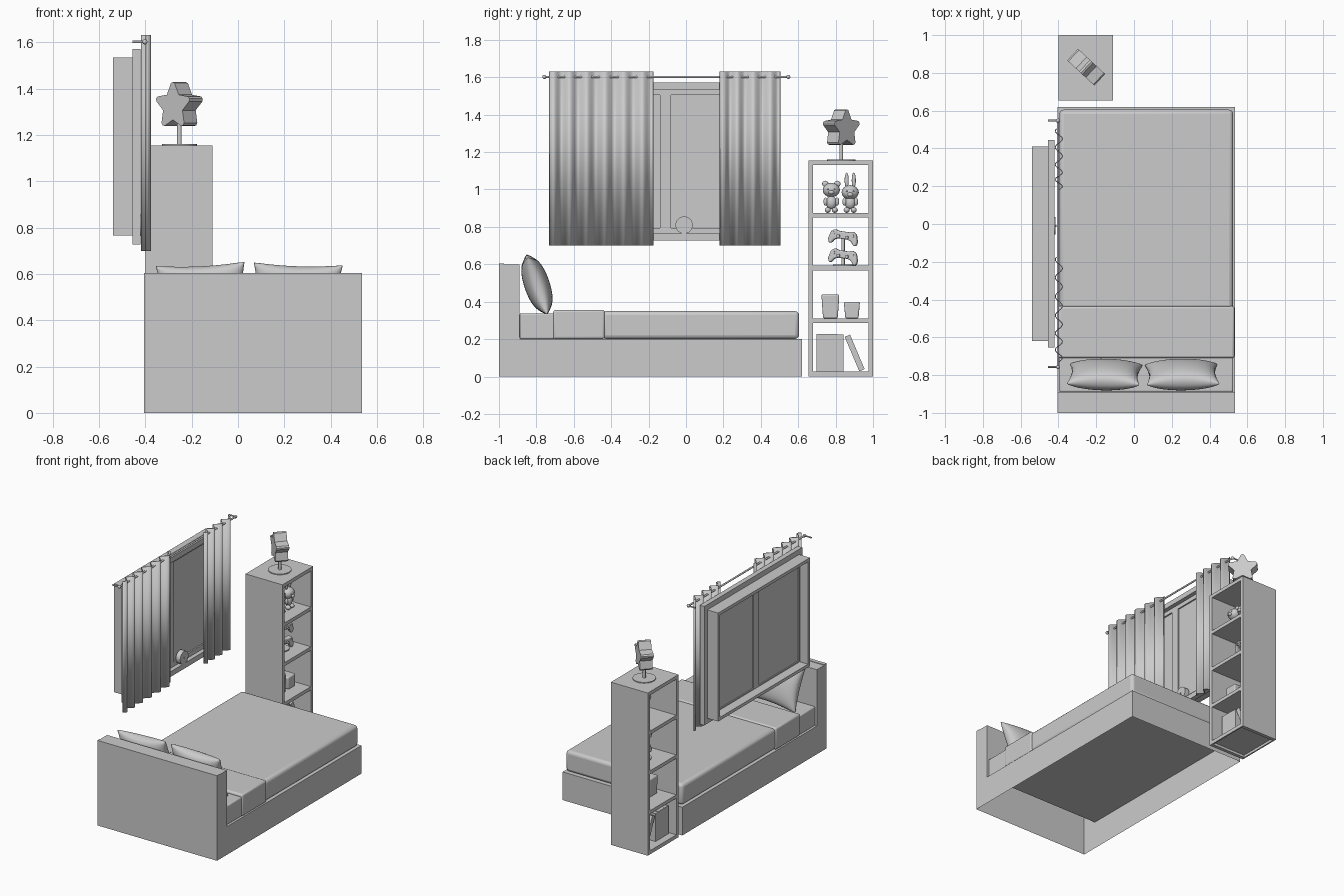
import bpy, bmesh
from math import sin, cos, pi, radians
from mathutils import Matrix, Vector

if "Cube" in bpy.data.objects:
    bpy.data.objects.remove(bpy.data.objects["Cube"])


def finish(bm, name, smooth=None, mat=None):
    bmesh.ops.recalc_face_normals(bm, faces=bm.faces)
    me = bpy.data.meshes.new(name)
    bm.to_mesh(me)
    bm.free()
    ob = bpy.data.objects.new(name, me)
    bpy.context.collection.objects.link(ob)
    if mat:
        ob.matrix_world = mat
    if smooth:
        bpy.ops.object.select_all(action='DESELECT')
        ob.select_set(True)
        bpy.context.view_layer.objects.active = ob
        bpy.ops.object.shade_smooth_by_angle(angle=radians(smooth))
    return ob


def bevel(ob, width, seg=3):
    m = ob.modifiers.new("bevel", 'BEVEL')
    m.width, m.segments, m.limit_method = width, seg, 'ANGLE'
    return ob


def prism(name, pts, x0, x1, open_bottom=False, smooth=None, mat=None):
    """(y, z) outline extruded along x."""
    bm = bmesh.new()
    a = [bm.verts.new((x0, y, z)) for y, z in pts]
    b = [bm.verts.new((x1, y, z)) for y, z in pts]
    bm.faces.new(a)
    bm.faces.new(b)
    n = len(pts)
    for i in range(n):
        j = (i + 1) % n
        if open_bottom and max(pts[i][1], pts[j][1]) < 1e-4:
            continue
        bm.faces.new((a[i], a[j], b[j], b[i]))
    return finish(bm, name, smooth, mat)


def box(name, x0, x1, y0, y1, z0, z1, bev=0, mat=None):
    ob = prism(name, [(y0, z0), (y1, z0), (y1, z1), (y0, z1)], x0, x1, smooth=50 if bev else None, mat=mat)
    return bevel(ob, bev) if bev else ob


def tube(name, p, q, r, r2=None, seg=20):
    p, q = Vector(p), Vector(q)
    d = q - p
    mat = Matrix.Translation((p + q) / 2) @ d.to_track_quat('Z', 'Y').to_matrix().to_4x4()
    bm = bmesh.new()
    bmesh.ops.create_cone(bm, cap_ends=True, segments=seg, radius1=r, radius2=r if r2 is None else r2, depth=d.length)
    return finish(bm, name, 40, mat)


def ball(name, c, s):
    bm = bmesh.new()
    bmesh.ops.create_uvsphere(bm, u_segments=20, v_segments=12, radius=1)
    bmesh.ops.transform(bm, matrix=Matrix.Translation(c) @ Matrix.Diagonal((*s, 1)), verts=bm.verts)
    return finish(bm, name, 60)


# bed: hollow L-shaped frame, mattress, duvet and folded band
prism("bed_frame", [(-1, 0), (.62, 0), (.62, .2), (-.89, .2), (-.89, .6), (-1, .6)], -.405, .535, open_bottom=True)
box("headboard_lip", -.405, .535, -1, -.972, .6, .604)
box("mattress", -.395, .525, -.889, -.70, .201, .338, .008)
box("duvet", -.395, .525, -.45, .605, .201, .35, .022)
box("duvet_fold", -.402, .532, -.71, -.435, .201, .356, .012)


# pillows leaning on the headboard
def pillow(name, cx, roll):
    bm = bmesh.new()
    n = 22
    w, h, t = .192, .16, .068
    for side in (1, -1):
        g = []
        for i in range(n + 1):
            row = []
            for j in range(n + 1):
                u, v = sin(pi / 2 * (2 * i / n - 1)), sin(pi / 2 * (2 * j / n - 1))
                d = t * max(0, (1 - u * u) * (1 - v * v)) ** .42
                x = w * u * (1 - .09 * (1 - v * v) * u * u)
                z = h * v * (1 - .09 * (1 - u * u) * v * v)
                row.append(bm.verts.new((x, side * d, z)))
            g.append(row)
        for i in range(n):
            for j in range(n):
                bm.faces.new((g[i][j], g[i + 1][j], g[i + 1][j + 1], g[i][j + 1]))
    bmesh.ops.remove_doubles(bm, verts=bm.verts, dist=1e-5)
    finish(bm, name, 80, Matrix.Translation((cx, -.797, .492)) @ Matrix.Rotation(radians(19), 4, 'X')
           @ Matrix.Rotation(radians(roll), 4, 'Y'))


pillow("pillow_left", -.155, -3)
pillow("pillow_right", .255, 2)

# bookcase open on both sides
for n, y in (("near", .655), ("far", .975)):
    box("bookcase_side_" + n, -.4, -.11, y, y + .025, 0, 1.155)
for i, z in enumerate((.285, .568, .85, 1.13)):
    box(f"bookcase_shelf_{i}", -.4, -.11, .68, .975, z, z + .025)
box("bookcase_floor", -.4, -.11, .68, .975, .018, .026)
for n, x in (("left", -.4), ("right", -.12)):
    box("bookcase_plinth_" + n, x, x + .01, .68, .975, 0, .018)

# star lamp
lamp = (-.253, .83)
tube("lamp_base", (*lamp, 1.155), (*lamp, 1.161), .075, seg=32)
tube("lamp_stem", (*lamp, 1.16), (*lamp, 1.29), .01)
star = []
for k in range(5):
    a = pi / 2 + k * 2 * pi / 5
    for da, r in ((-.11, .099), (0, .103), (.11, .099), (pi / 5, .06)):
        star.append((r * cos(a + da), r * sin(a + da)))
prism("lamp_star", star, -.042, .042, mat=Matrix.Translation((*lamp, 1.325)) @ Matrix.Rotation(radians(47), 4, 'Z'))


# window: trim, reveal, two sashes with panes
def frame(name, x0, x1, y0, y1, z0, z1, w):
    box(name + "_bottom", x0, x1, y0, y1, z0, z0 + w)
    box(name + "_top", x0, x1, y0, y1, z1 - w, z1)
    box(name + "_left", x0, x1, y0, y0 + w, z0 + w, z1 - w)
    box(name + "_right", x0, x1, y1 - w, y1, z0 + w, z1 - w)


frame("window_trim", -.455, -.42, -.655, .445, .728, 1.572, .037)
frame("window_reveal", -.54, -.455, -.62, .41, .765, 1.535, .022)
for n, y0, y1 in (("left", -.62, -.11), ("right", -.11, .41)):
    frame("sash_" + n, -.475, -.45, y0, y1, .765, 1.535, .03)
    box("pane_" + n, -.468, -.46, y0 + .03, y1 - .03, .795, 1.505)

# round clock on the sill
tube("clock_body", (-.45, -.01, .81), (-.415, -.01, .81), .046, seg=32)
tube("clock_hub", (-.416, -.01, .81), (-.411, -.01, .81), .005)

# curtain rod with brackets
tube("curtain_rod", (-.402, -.76, 1.602), (-.402, .55, 1.602), .006)
for n, y in (("left", -.757), ("right", .547)):
    ball("rod_finial_" + n, (-.402, y, 1.602), (.011, .011, .011))
    tube("rod_bracket_" + n, (-.455, y, 1.602), (-.402, y, 1.602), .005)


# wavy curtains
def curtain(name, y0, y1, folds):
    bm = bmesh.new()
    n = folds * 14
    prev = None
    for i in range(n + 1):
        t = i / n
        x = -.398 + .019 * sin(2 * pi * folds * t + .7 * sin(5 * t))
        cur = [bm.verts.new((x, y0 + (y1 - y0) * t, z)) for z in (.7, 1.632)]
        if prev:
            bm.faces.new((prev[0], cur[0], cur[1], prev[1]))
        prev = cur
    ob = finish(bm, name, 60)
    m = ob.modifiers.new("cloth", 'SOLIDIFY')
    m.thickness, m.offset = .005, 0


curtain("curtain_left", -.73, -.175, 6)
curtain("curtain_right", .182, .503, 4)


# plush toys facing the room
def toy(name, y, hz, long_ears):
    x = -.22
    ball(name + "_head", (x, y, hz), (.04, .046, .038))
    ball(name + "_body", (x, y, .93), (.026, .029, .036))
    ball(name + "_muzzle", (x + .036, y, hz - .012), (.012, .016, .011))
    for n, s in (("left", -1), ("right", 1)):
        if long_ears:
            ball(f"{name}_ear_{n}", (x, y + s * .019, hz + .064), (.008, .011, .041))
        else:
            ball(f"{name}_ear_{n}", (x, y + s * .032, hz + .033), (.01, .017, .017))
        ball(f"{name}_arm_{n}", (x + .008, y + s * .031, .935), (.011, .011, .022))
        ball(f"{name}_leg_{n}", (x + .012, y + s * .019, .89), (.02, .016, .015))
        ball(f"{name}_eye_{n}", (x + .037, y + s * .018, hz + .005), (.004, .004, .004))


toy("plush_bear", .777, .997, False)
toy("plush_bunny", .878, .985, True)

# two game controllers on a stand
tube("stand_base", (-.25, .84, .593), (-.25, .84, .6), .055, seg=28)
tube("stand_post", (-.27, .84, .6), (-.27, .84, .77), .009)
half = [(0, .03), (.025, .03), (.05, .037), (.07, .024), (.081, -.015), (.077, -.037),
        (.063, -.04), (.045, -.016), (.025, -.01), (0, -.01)]
pad = half + [(-y, z) for y, z in half[-2:0:-1]]
for n, z in (("lower", .642), ("upper", .745)):
    mat = Matrix.Translation((-.235, .842, z)) @ Matrix.Rotation(radians(-15), 4, 'Z') @ Matrix.Rotation(radians(-8), 4, 'X')
    bevel(prism("controller_" + n, pad, -.016, .016, smooth=50, mat=mat), .007)
    for k, s in enumerate((-1, 1)):
        tube(f"controller_{n}_stick_{k}", mat @ Vector((.012, s * .024, .002)), mat @ Vector((.026, s * .024, .002)), .009)
        tube(f"controller_{n}_pad_{k}", mat @ Vector((.012, s * .053, .014)), mat @ Vector((.02, s * .053, .014)), .008)


# tapered storage pots
def pot(name, y, w, h):
    z, b = .311, w * .82
    p = prism(name, [(y - b, z), (y + b, z), (y + w, z + h), (y - w, z + h)], -.24 - w, -.24 + w, smooth=50)
    bevel(p, .008)


pot("storage_pot_large", .772, .048, .128)
pot("storage_pot_small", .887, .043, .088)

# books
for i, (y0, y1, h) in enumerate(((.698, .735, .2), (.736, .772, .2), (.773, .81, .2), (.811, .842, .197))):
    box(f"book_{i}", -.35, -.18, y0, y1, .027, .027 + h)
box("book_leaning", -.35, -.18, -.031, 0, 0, .2,
    mat=Matrix.Translation((0, .955, .04)) @ Matrix.Rotation(radians(23), 4, 'X'))
